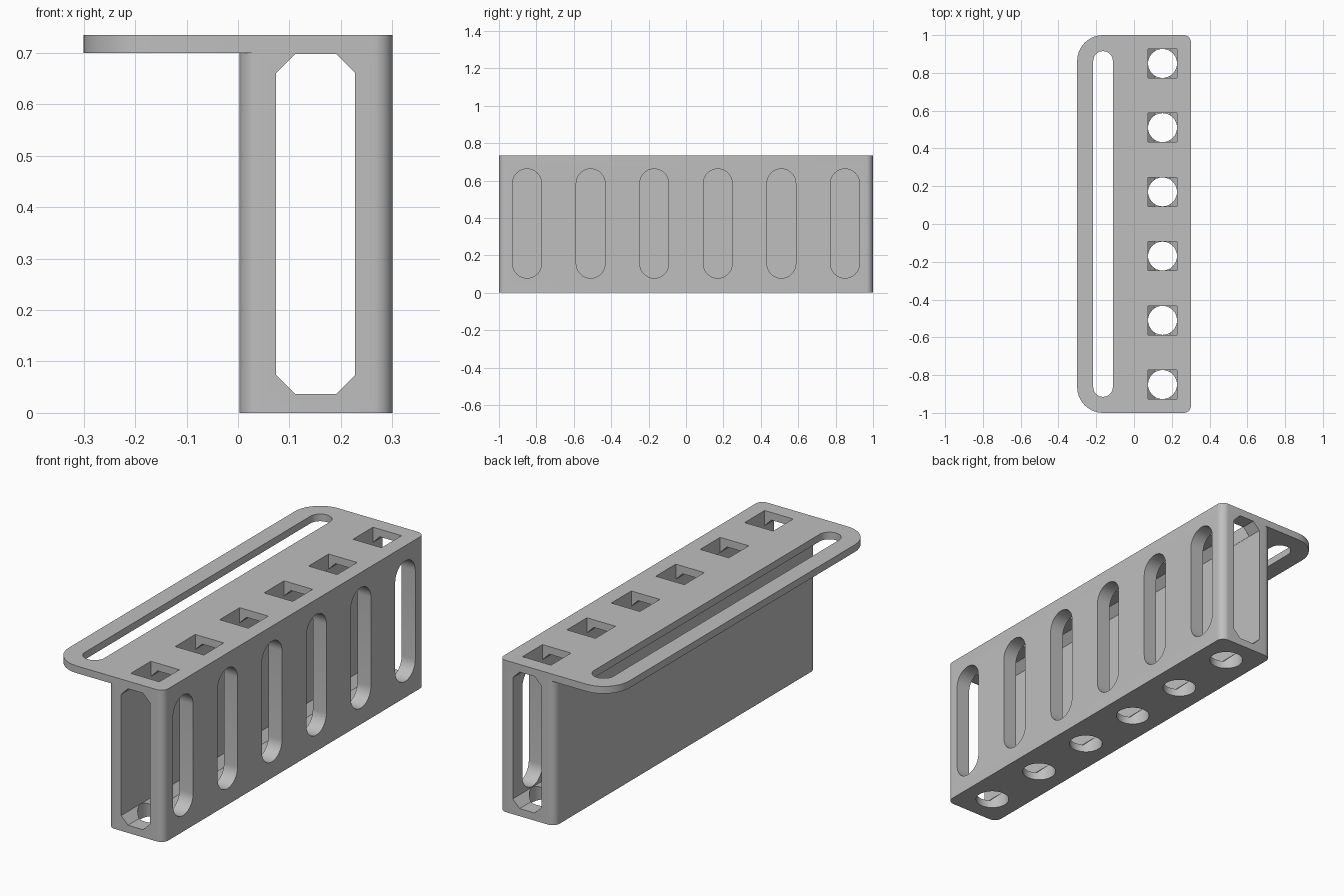
import bpy
import bmesh
from math import sin, cos, pi

default = bpy.data.objects.get("Cube")
if default:
    bpy.data.objects.remove(default, do_unlink=True)

grey = bpy.data.materials.new("light grey")
grey.use_nodes = True
colour = (0.52, 0.52, 0.52, 1)
grey.diffuse_color = colour
grey.node_tree.nodes["Principled BSDF"].inputs["Base Color"].default_value = colour

HALF_X, HALF_Y, HEIGHT = 0.301, 1.0, 0.735
PLATE_Z = 0.70                      # underside of the top plate
HOLE_X, HOLE_R = 0.151, 0.077       # centre line and half width of all holes
CORNER, BEND, CHAMFER = 0.037, 0.137, 0.037
CENTRES = [0.34 * (i - 2.5) for i in range(6)]


def rounded(u0, u1, v0, v1, left, right, steps=10):
    """Rectangle outline with rounded corners; steps=1 gives chamfers."""
    points = []
    corners = [(u1, v1, -1, -1, right), (u0, v1, 1, -1, left),
               (u0, v0, 1, 1, left), (u1, v0, -1, 1, right)]
    for quarter, (u, v, su, sv, r) in enumerate(corners):
        for i in range(steps + 1 if r else 1):
            a = (quarter + i / steps) * pi / 2
            p = (u + su * r + r * cos(a), v + sv * r + r * sin(a))
            if not points or abs(p[0] - points[-1][0]) + abs(p[1] - points[-1][1]) > 1e-5:
                points.append(p)
    if abs(points[0][0] - points[-1][0]) + abs(points[0][1] - points[-1][1]) < 1e-5:
        points.pop()
    return points


def prism(name, outlines, axis, start, end):
    """Extrude closed outlines along one axis into a single object."""
    place = {"x": lambda u, v, w: (w, u, v),
             "y": lambda u, v, w: (u, w, v),
             "z": lambda u, v, w: (u, v, w)}[axis]
    bm = bmesh.new()
    for outline in outlines:
        rings = [[bm.verts.new(place(u, v, w)) for u, v in outline] for w in (start, end)]
        bm.faces.new(rings[0])
        bm.faces.new(rings[1])
        for i in range(len(outline)):
            j = (i + 1) % len(outline)
            bm.faces.new((rings[0][i], rings[0][j], rings[1][j], rings[1][i]))
    bmesh.ops.recalc_face_normals(bm, faces=bm.faces[:])
    mesh = bpy.data.meshes.new(name)
    bm.to_mesh(mesh)
    bm.free()
    mesh.materials.append(grey)
    obj = bpy.data.objects.new(name, mesh)
    bpy.context.collection.objects.link(obj)
    return obj


def activate(obj):
    bpy.ops.object.select_all(action="DESELECT")
    obj.select_set(True)
    bpy.context.view_layer.objects.active = obj


def cut(obj, cutter):
    activate(obj)
    mod = obj.modifiers.new("cut", "BOOLEAN")
    mod.operation, mod.solver, mod.object = "DIFFERENCE", "EXACT", cutter
    bpy.ops.object.modifier_apply(modifier=mod.name)
    bpy.data.objects.remove(cutter, do_unlink=True)


def square_holes():
    r = HOLE_R - 0.0005
    return prism("square_cutter",
                 [rounded(HOLE_X - r, HOLE_X + r, y - r, y + r, 0, 0) for y in CENTRES],
                 "z", 0.64, 0.8)


# Upright hollow body
body = prism("rail_body", [rounded(0.003, HALF_X, -HALF_Y, HALF_Y, CORNER, CORNER)],
             "z", 0, PLATE_Z)

# Chamfered tunnel along the length, leaving a thin skin under the plate
cut(body, prism("tunnel_cutter",
                [rounded(HOLE_X - HOLE_R, HOLE_X + HOLE_R, CORNER, PLATE_Z - 0.002,
                         CHAMFER, CHAMFER, 1)], "y", -1.1, 1.1))

# Upright slots in the left wall only
cut(body, prism("slot_cutter",
                [rounded(y - HOLE_R, y + HOLE_R, 0.078, 0.662, HOLE_R, HOLE_R)
                 for y in CENTRES], "x", HOLE_X, 0.4))

# Round holes through the floor
r = HOLE_R - 0.0005
cut(body, prism("round_cutter",
                [rounded(HOLE_X - r, HOLE_X + r, y - r, y + r, r, r) for y in CENTRES],
                "z", -0.1, 0.1))
cut(body, square_holes())

# Top plate with overhanging flange, long slot and square holes
plate = prism("top_plate", [rounded(-HALF_X, HALF_X, -HALF_Y, HALF_Y, BEND, CORNER)],
              "z", PLATE_Z, HEIGHT)
slot_r = 0.052
slot_x = BEND - HALF_X
cut(plate, prism("long_slot_cutter",
                 [rounded(slot_x - slot_r, slot_x + slot_r, -0.915, 0.915, slot_r, slot_r)],
                 "z", 0.6, 0.8))
cut(plate, square_holes())

for part in (body, plate):
    activate(part)
    bpy.ops.object.shade_smooth_by_angle(angle=pi / 6)
